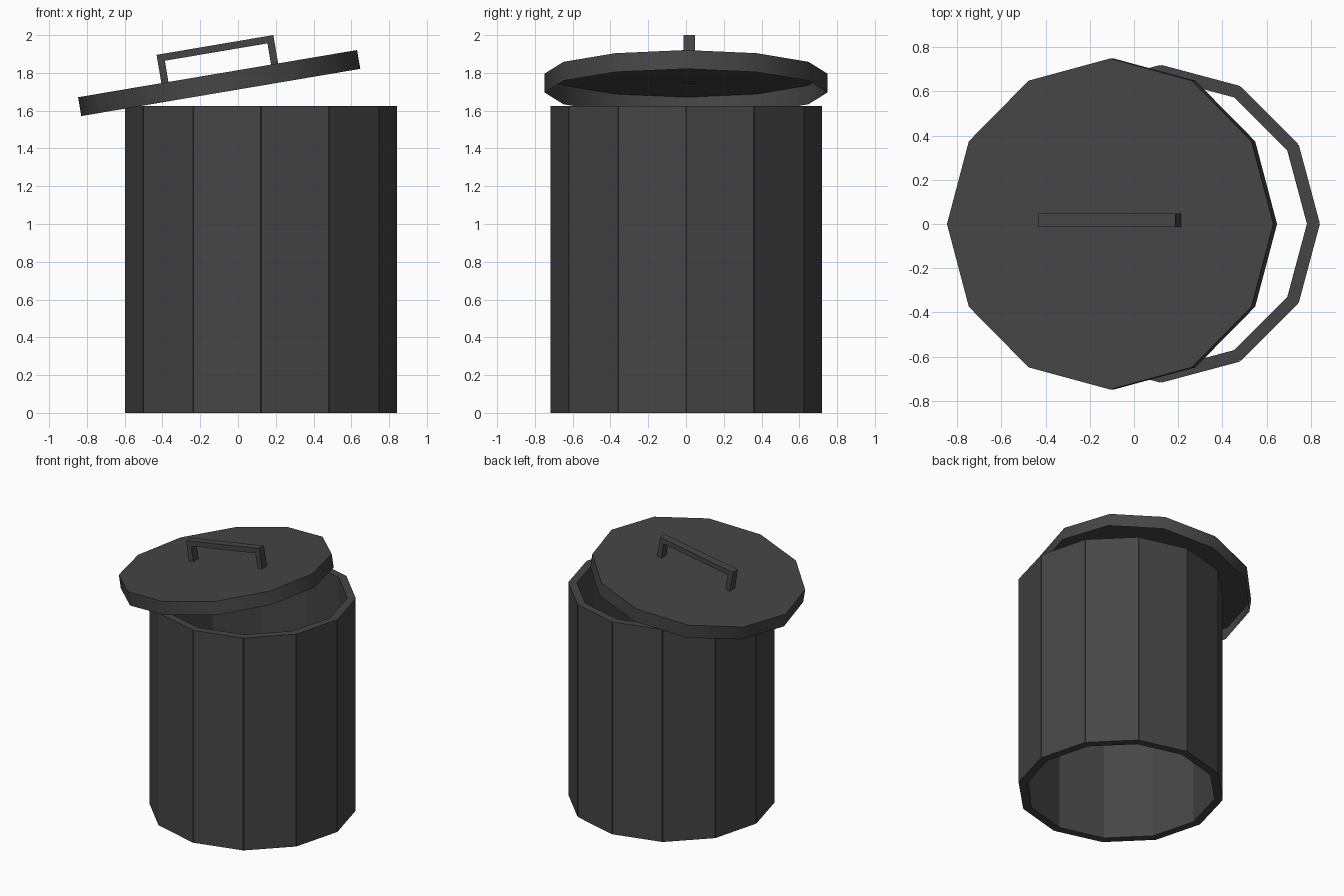
import bpy, bmesh
from math import radians, pi
from mathutils import Matrix, Vector

if "Cube" in bpy.data.objects:
    bpy.data.objects.remove(bpy.data.objects["Cube"])

dark = bpy.data.materials.new("dark_grey")
dark.diffuse_color = (0.06, 0.06, 0.06, 1)
dark.use_nodes = True
dark.node_tree.nodes["Principled BSDF"].inputs["Base Color"].default_value = dark.diffuse_color


def finish(name, bm, matrix=Matrix()):
    mesh = bpy.data.meshes.new(name)
    bm.to_mesh(mesh)
    bm.free()
    mesh.materials.append(dark)
    ob = bpy.data.objects.new(name, mesh)
    ob.matrix_world = matrix
    bpy.context.collection.objects.link(ob)
    return ob


def add_box(bm, lo, hi, matrix=Matrix()):
    lo, hi = Vector(lo), Vector(hi)
    place = Matrix.Translation((lo + hi) / 2) @ Matrix.Diagonal((*(hi - lo), 1))
    bmesh.ops.create_cube(bm, size=1, matrix=matrix @ place)


# Bin wall: twelve flat panels in a ring, open at both ends
bin_centre = Matrix.Translation((0.122, 0.001, 0))
for i in range(12):
    bm = bmesh.new()
    add_box(bm, (0.638, -0.184, 0), (0.695, 0.184, 1.626))
    turn = Matrix.Rotation(radians(15 + 30 * i), 4, 'Z')
    finish(f"wall_panel_{i + 1}", bm, bin_centre @ turn)

# Tilted lid: a twelve-sided thin shell, open underneath, with smooth rim
tilt = Matrix.Translation((-0.108, 0, 1.796)) @ Matrix.Rotation(radians(-9.6), 4, 'Y')
bm = bmesh.new()
bmesh.ops.create_circle(bm, cap_ends=True, segments=12, radius=0.749,
                        matrix=Matrix.Rotation(pi / 2, 4, 'Z'))
top = bm.faces[:][0]
if top.normal.z < 0:
    top.normal_flip()
rim = bmesh.ops.extrude_edge_only(bm, edges=bm.edges[:])["geom"]
bmesh.ops.translate(bm, vec=(0, 0, -0.101),
                    verts=[g for g in rim if isinstance(g, bmesh.types.BMVert)])
bm.normal_update()
for f in bm.faces:
    if f is not top:
        f.smooth = True
        if f.normal.dot(f.calc_center_median()) < 0:
            f.normal_flip()
for e in top.edges:
    e.smooth = False
finish("lid", bm, tilt)

# Handle: two legs and a grip bar
y0, y1 = -0.013, 0.047
for name, lo, hi in (
        ("handle_left_leg", (-0.302, y0, -0.004), (-0.264, y1, 0.114)),
        ("handle_right_leg", (0.287, y0, -0.004), (0.325, y1, 0.114)),
        ("handle_grip", (-0.302, y0, 0.114), (0.325, y1, 0.152))):
    bm = bmesh.new()
    add_box(bm, lo, hi)
    finish(name, bm, tilt)
